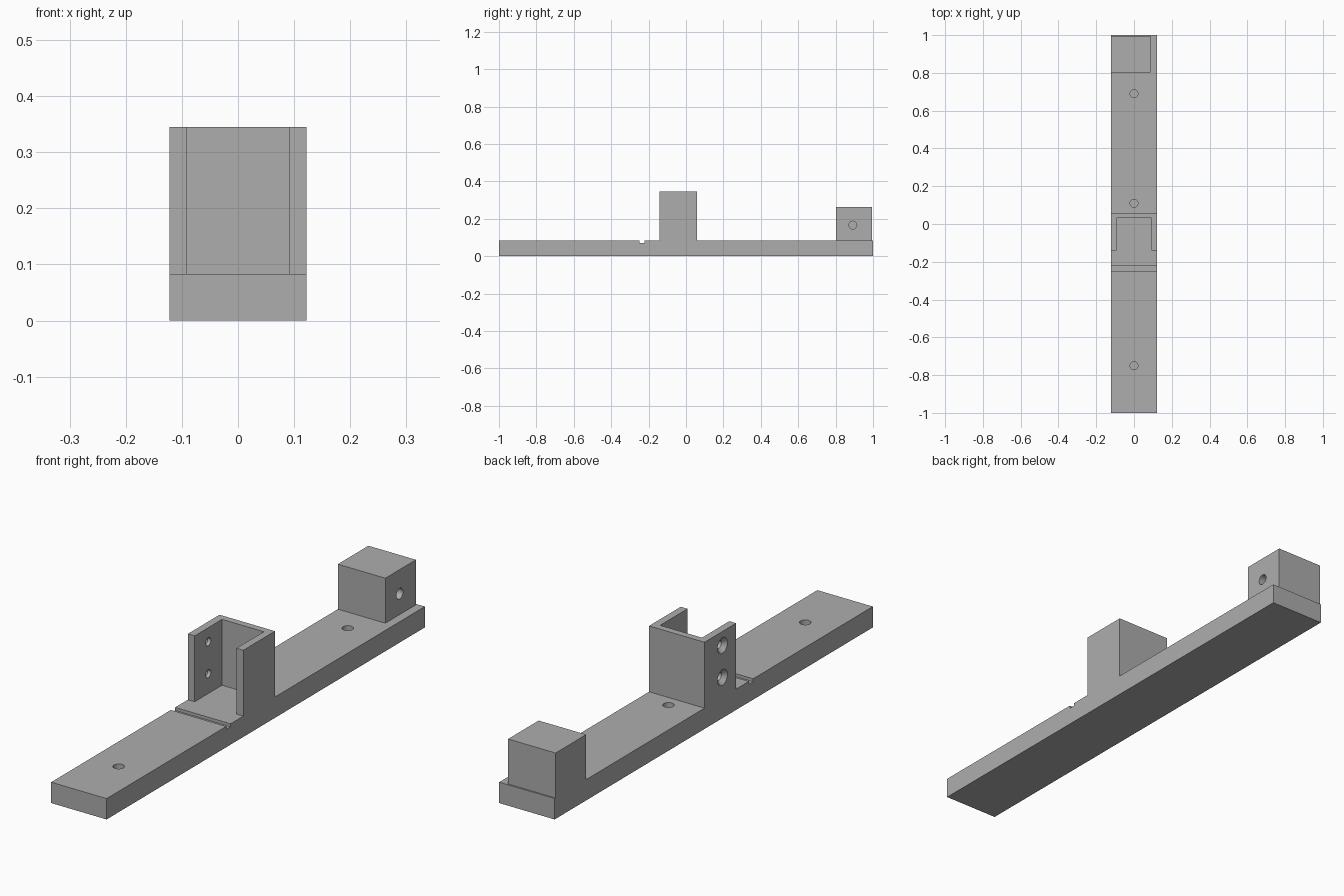
import bpy, bmesh, math
from mathutils import Matrix, Vector

if "Cube" in bpy.data.objects:
    bpy.data.objects.remove(bpy.data.objects["Cube"], do_unlink=True)

grey = bpy.data.materials.new("plain grey")
grey.use_nodes = True
colour = (0.42, 0.42, 0.42, 1)
grey.diffuse_color = colour
grey.node_tree.nodes["Principled BSDF"].inputs["Base Color"].default_value = colour

HALF = 0.122    # half width of the rail
DECK = 0.083    # top of the rail


def add_object(name, bm):
    bmesh.ops.recalc_face_normals(bm, faces=bm.faces)
    mesh = bpy.data.meshes.new(name)
    bm.to_mesh(mesh)
    bm.free()
    mesh.materials.append(grey)
    obj = bpy.data.objects.new(name, mesh)
    bpy.context.collection.objects.link(obj)
    return obj


def extrude(name, points, direction):
    """Closed profile swept along a direction."""
    bm = bmesh.new()
    face = bm.faces.new([bm.verts.new(p) for p in points])
    swept = bmesh.ops.extrude_face_region(bm, geom=[face])
    verts = [v for v in swept["geom"] if isinstance(v, bmesh.types.BMVert)]
    bmesh.ops.translate(bm, verts=verts, vec=direction)
    return add_object(name, bm)


def drill(obj, start, end, r1, r2):
    """Cut a round or conical hole between two points."""
    start, end = Vector(start), Vector(end)
    axis = end - start
    turn = axis.to_track_quat("Z", "Y").to_matrix().to_4x4()
    bm = bmesh.new()
    bmesh.ops.create_cone(bm, cap_ends=True, segments=32, radius1=r1, radius2=r2,
                          depth=axis.length,
                          matrix=Matrix.Translation((start + end) / 2) @ turn)
    cutter = add_object("hole_cutter", bm)
    cutter.hide_render = True
    mod = obj.modifiers.new("hole", "BOOLEAN")
    mod.operation, mod.solver, mod.object = "DIFFERENCE", "EXACT", cutter
    bpy.ops.object.select_all(action="DESELECT")
    obj.select_set(True)
    bpy.context.view_layer.objects.active = obj
    bpy.ops.object.modifier_apply(modifier=mod.name)
    bpy.data.objects.remove(cutter, do_unlink=True)


# Long base rail with a shallow groove across its top
side = [(-1, 0), (1, 0), (1, DECK), (-0.221, DECK), (-0.221, DECK - 0.012),
        (-0.248, DECK - 0.012), (-0.248, DECK), (-1, DECK)]
rail = extrude("base_rail", [(-HALF, y, z) for y, z in side], (2 * HALF, 0, 0))
for y in (-0.75, 0.11, 0.69):
    drill(rail, (0, y, 0.025), (0, y, DECK + 0.02), 0.021, 0.021)

# U-shaped bracket, open to the front
front, back, inner = -0.141, 0.058, 0.092
plan = [(-HALF, front), (-inner, front), (-inner, 0.031), (inner, 0.031),
        (inner, front), (HALF, front), (HALF, back), (-HALF, back)]
bracket = extrude("bracket", [(x, y, DECK) for x, y in plan], (0, 0, 0.345 - DECK))

# Countersunk screw holes through one bracket wall
for z in (0.162, 0.289):
    drill(bracket, (-HALF - 0.05, -0.055, z), (-0.03, -0.055, z), 0.016, 0.016)
    drill(bracket, (-HALF - 0.001, -0.055, z), (-HALF + 0.016, -0.055, z), 0.032, 0.016)

# End block with a blind hole in its side
foot = [(-HALF, 0.802), (0.087, 0.802), (0.087, 0.994), (-HALF, 0.994)]
block = extrude("end_block", [(x, y, DECK) for x, y in foot], (0, 0, 0.262 - DECK))
drill(block, (0, 0.892, 0.166), (0.12, 0.892, 0.166), 0.021, 0.021)

# Round hole walls, crisp edges elsewhere
for obj in (rail, bracket, block):
    bpy.ops.object.select_all(action="DESELECT")
    obj.select_set(True)
    bpy.context.view_layer.objects.active = obj
    bpy.ops.object.shade_smooth_by_angle(angle=math.radians(30))
